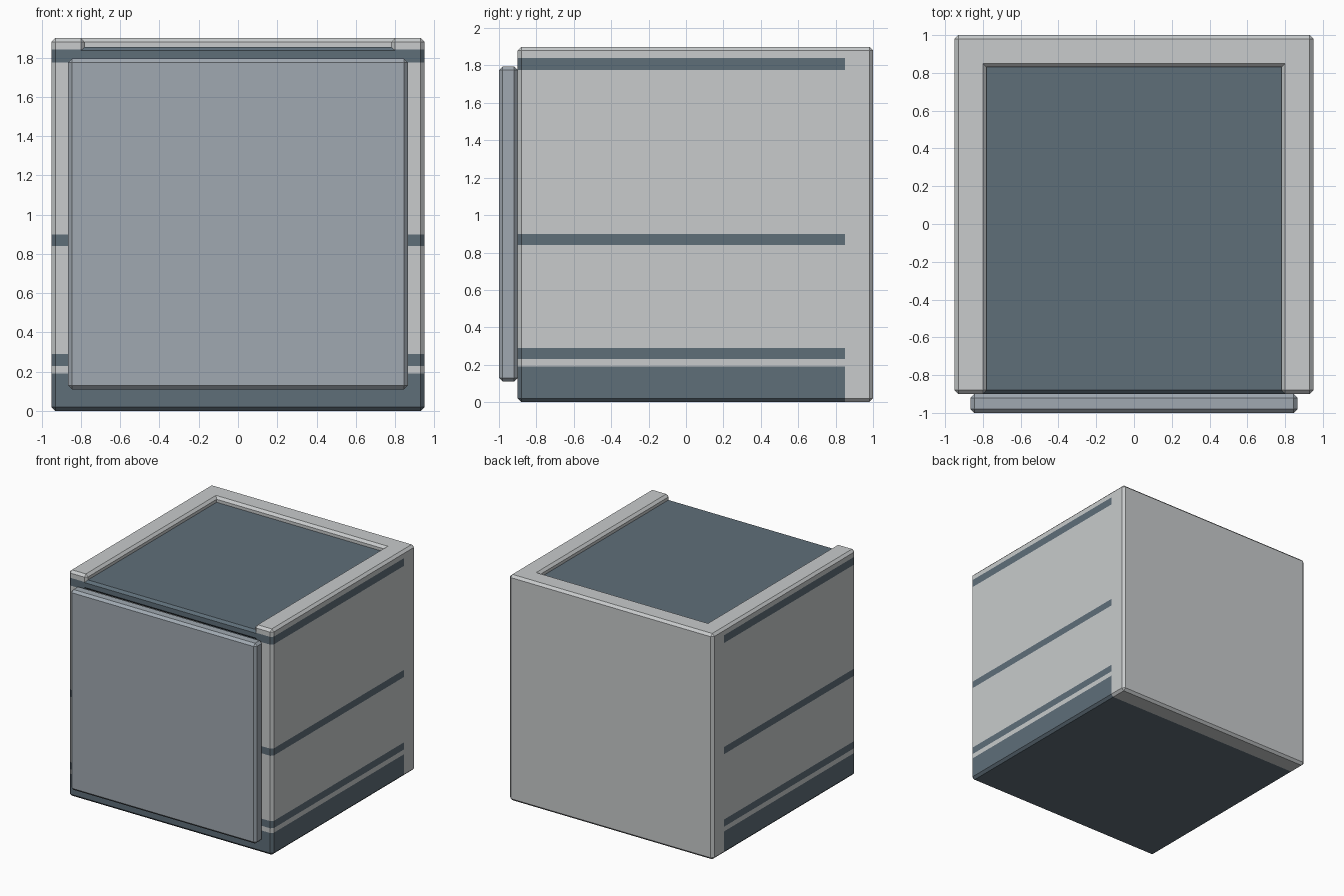
import bpy, bmesh
from mathutils import Vector

if "Cube" in bpy.data.objects:
    bpy.data.objects.remove(bpy.data.objects["Cube"])


def material(name, rgb):
    m = bpy.data.materials.new(name)
    m.diffuse_color = (*rgb, 1)
    m.use_nodes = True
    m.node_tree.nodes["Principled BSDF"].inputs["Base Color"].default_value = m.diffuse_color
    return m


LIGHT = material("light grey", (0.578, 0.597, 0.604))
SLATE = material("dark slate", (0.114, 0.156, 0.191))
DOOR = material("mid grey", (0.352, 0.397, 0.440))
B = 0.02  # chamfer width


def finish(bm, name, mats):
    bmesh.ops.recalc_face_normals(bm, faces=bm.faces)
    me = bpy.data.meshes.new(name)
    bm.to_mesh(me)
    bm.free()
    for m in mats:
        me.materials.append(m)
    ob = bpy.data.objects.new(name, me)
    bpy.context.collection.objects.link(ob)
    return ob


def chamfer(bm, edges):
    bmesh.ops.bevel(bm, geom=edges, offset=B, offset_type='OFFSET',
                    segments=1, affect='EDGES', profile=0.5)


def box(name, lo, hi, mat, pick=lambda e: True):
    bm = bmesh.new()
    bmesh.ops.create_cube(bm, size=1)
    for v in bm.verts:
        v.co = Vector([lo[i] if v.co[i] < 0 else hi[i] for i in range(3)])
    chamfer(bm, [e for e in bm.edges if pick(e)])
    return finish(bm, name, [mat])


# U-shaped shell: two side walls and a back wall, open at front and top
bm = bmesh.new()
plan = [(-.95, -.9), (-.78, -.9), (-.78, .83), (.78, .83),
        (.78, -.9), (.95, -.9), (.95, 1), (-.95, 1)]
base = bm.faces.new([bm.verts.new((x, y, 0)) for x, y in plan])
ext = bmesh.ops.extrude_face_region(bm, geom=[base], use_keep_orig=True)
for v in ext["geom"]:
    if isinstance(v, bmesh.types.BMVert):
        v.co.z = 1.9
bmesh.ops.recalc_face_normals(bm, faces=bm.faces)
chamfer(bm, [e for e in bm.edges if e.is_convex])

# Dark bands cut around the side walls, stopping short of the back wall
bands = [(-.01, .19), (.23, .29), (.84, .90), (1.775, 1.84)]
cuts = [((0, 0, z), (0, 0, 1)) for b in bands for z in b if z > 0]
cuts.append(((0, .85, 0), (0, 1, 0)))
for co, no in cuts:
    bmesh.ops.bisect_plane(bm, geom=bm.verts[:] + bm.edges[:] + bm.faces[:],
                           plane_co=co, plane_no=no, dist=1e-5)
for f in bm.faces:
    c = f.calc_center_median()
    if c.y < .85 and any(a < c.z < b for a, b in bands):
        f.material_index = 1
finish(bm, "shell", [LIGHT, SLATE])


# Dark boards spanning between the walls, chamfered along the front
def front_edge(e):
    a, b = e.verts
    return a.co.y < -.89 and b.co.y < -.89 and abs(a.co.z - b.co.z) < .001


for name, z0, z1 in (("base_board", 0, .19), ("lower_shelf", .23, .29),
                     ("middle_shelf", .84, .90), ("top_board", 1.775, 1.855)):
    box(name, (-.8, -.9, z0), (.8, .85, z1), SLATE, front_edge)

# Front door panel
box("door", (-.865, -1, .11), (.865, -.9, 1.795), DOOR)
